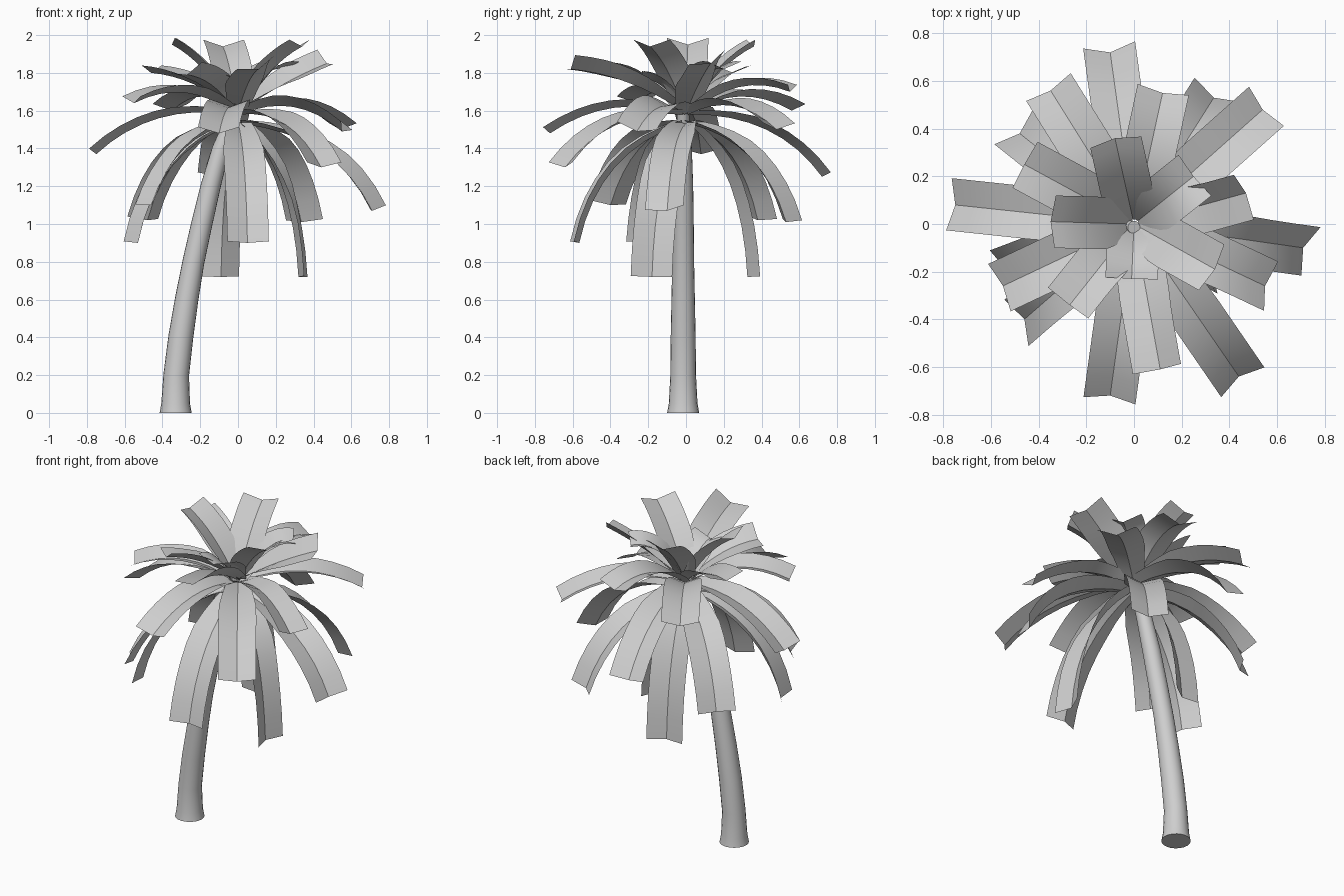
import bpy, bmesh, math
from mathutils import Vector

if "Cube" in bpy.data.objects:
    bpy.data.objects.remove(bpy.data.objects["Cube"])

grey = bpy.data.materials.new("pale_grey")
grey.diffuse_color = (0.62, 0.62, 0.62, 1)
grey.use_nodes = True
grey.node_tree.nodes["Principled BSDF"].inputs["Base Color"].default_value = grey.diffuse_color


def finish(name, bm, angle):
    me = bpy.data.meshes.new(name)
    bm.to_mesh(me)
    bm.free()
    ob = bpy.data.objects.new(name, me)
    bpy.context.collection.objects.link(ob)
    me.materials.append(grey)
    bpy.ops.object.select_all(action='DESELECT')
    ob.select_set(True)
    bpy.context.view_layer.objects.active = ob
    bpy.ops.object.shade_smooth_by_angle(angle=math.radians(angle))
    return ob


# Leaning trunk: x, z, radius of each ring
RINGS = [(-.33, 0, .085), (-.33, .05, .076), (-.327, .2, .068), (-.303, .4, .066),
         (-.272, .6, .062), (-.236, .8, .058), (-.192, 1, .056), (-.145, 1.2, .053),
         (-.09, 1.4, .046), (-.035, 1.55, .034), (0, 1.63, .028)]
bm = bmesh.new()
loops = []
N = 20
for i, (x, z, r) in enumerate(RINGS):
    a, b = RINGS[max(i - 1, 0)], RINGS[min(i + 1, len(RINGS) - 1)]
    t = Vector((b[0] - a[0], 0, b[1] - a[1])).normalized()
    if i == 0:
        t = Vector((0, 0, 1))
    u = Vector((t.z, 0, -t.x))
    loops.append([bm.verts.new(Vector((x, -.015, z)) + u * r * math.cos(k * math.tau / N)
                               + Vector((0, r * math.sin(k * math.tau / N), 0)))
                  for k in range(N)])
for a, b in zip(loops, loops[1:]):
    for k in range(N):
        bm.faces.new((a[k], a[(k + 1) % N], b[(k + 1) % N], b[k]))
bm.faces.new(loops[0][::-1])
bm.faces.new(loops[-1])
finish("trunk", bm, 40)


# Folded frond that arches from the crown to its tip, rolling about its spine
def frond(i, tx, ty, tz, roll=0, bump=None, steps=8):
    R = math.hypot(tx, ty)
    out = Vector((tx / R, ty / R, 0))
    side = Vector((-out.y, out.x, 0))
    z0 = 1.6 if tz > 1.7 else 1.58 if tz > 1.2 else 1.53
    dz = tz - z0
    if bump is None:
        bump = .08 if tz > 1.7 else .17
    p0 = Vector((0, 0, z0)) + out * .02
    p2 = Vector((tx, ty, tz))
    p1 = out * R * (.5 + .5 * max(0, -dz)) + Vector((0, 0, z0 + dz * .5 + bump))
    bm = bmesh.new()
    rows = []
    for s in range(steps + 1):
        t = s / steps
        p = p0 * (1 - t) ** 2 + p1 * 2 * t * (1 - t) + p2 * t * t
        tan = ((p1 - p0) * (1 - t) + (p2 - p1) * t).normalized()
        up = tan.cross(side).normalized()
        if up.dot(Vector((0, 0, 1)) + out * .01) < 0:
            up = -up
        a = math.radians(roll) * min(1, t * 1.5)
        sd = side * math.cos(a) + up * math.sin(a)
        up = up * math.cos(a) - side * math.sin(a)
        w = .06 + .05 * min(1, t * 2.5)
        lift = up * w * .36
        rows.append([bm.verts.new(v) for v in (p - sd * w + lift, p, p + sd * w + lift)])
    for a, b in zip(rows, rows[1:]):
        for k in (0, 1):
            bm.faces.new((a[k], b[k], b[k + 1], a[k + 1]))
    finish(f"frond_{i:02d}", bm, 30)


# Frond tips, with optional roll in degrees and arch height
TIPS = [
    # upright crown
    (-.35, .01, 1.95), (.34, -.19, 1.94), (-.08, .36, 1.94), (-.27, -.34, 1.79, 15),
    (.25, .2, 1.82, 0, .14), (-.46, .25, 1.80), (.47, .13, 1.85, 22, .03),
    (.11, -.61, 1.82, 20), (-.01, -.23, 1.77),
    # arching middle
    (-.10, .72, 1.25), (-.35, .56, 1.6), (-.75, .08, 1.37), (-.55, -.26, 1.64),
    (-.10, -.72, 1.48), (.44, -.64, 1.3), (.55, -.26, 1.49, -15), (.71, -.1, 1.07, 15),
    (.54, .48, 1.5), (.12, .55, 1.7),
    # hanging skirt
    (-.48, .38, 1.02, 10), (-.53, -.2, .9), (-.46, -.4, 1.1, 15), (.05, -.565, .9),
    (.32, -.18, .72, -25), (-.09, .325, .72), (.335, .53, 1.01, -5),
]
for i, tip in enumerate(TIPS, 1):
    frond(i, *tip)
